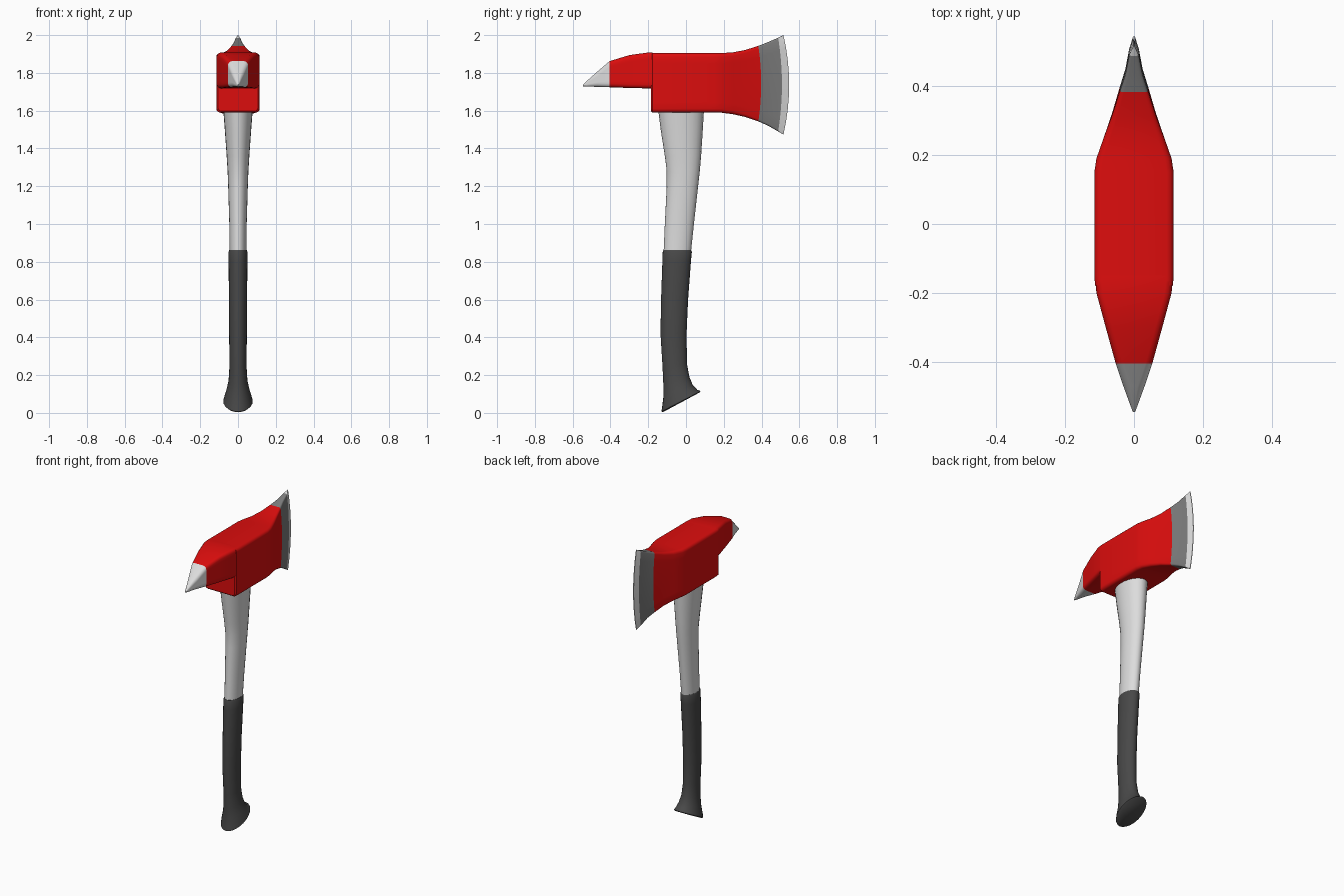
import bpy, math
from mathutils import Vector

cube = bpy.data.objects.get("Cube")
if cube:
    bpy.data.objects.remove(cube)


def material(name, color):
    m = bpy.data.materials.new(name)
    m.use_nodes = True
    m.diffuse_color = (*color, 1)
    m.node_tree.nodes["Principled BSDF"].inputs["Base Color"].default_value = (*color, 1)
    return m


red = material("red paint", (0.72, 0.004, 0.004))
steel = material("bright steel", (0.72, 0.72, 0.72))
grey = material("dark steel", (0.2, 0.2, 0.2))
rubber = material("dark rubber", (0.065, 0.065, 0.065))


def loft(name, rings, mat, angle=35):
    """Skin a list of equal-sized rings and cap both ends."""
    n = len(rings[0])
    verts = [v for ring in rings for v in ring]
    faces = [(i * n + j, i * n + (j + 1) % n, (i + 1) * n + (j + 1) % n, (i + 1) * n + j)
             for i in range(len(rings) - 1) for j in range(n)]
    faces += [tuple(range(n))[::-1], tuple(range(len(verts) - n, len(verts)))]
    mesh = bpy.data.meshes.new(name)
    mesh.from_pydata(verts, [], faces)
    mesh.materials.append(mat)
    obj = bpy.data.objects.new(name, mesh)
    bpy.context.collection.objects.link(obj)
    bpy.ops.object.select_all(action="DESELECT")
    obj.select_set(True)
    bpy.context.view_layer.objects.active = obj
    bpy.ops.object.mode_set(mode="EDIT")
    bpy.ops.mesh.select_all(action="SELECT")
    bpy.ops.mesh.normals_make_consistent(inside=False)
    bpy.ops.object.mode_set(mode="OBJECT")
    bpy.ops.object.shade_smooth_by_angle(angle=math.radians(angle))
    return obj


def section(y, w, z0, z1, r=0.02, bow=0):
    """Rounded rectangle across the head; bow pulls its top and bottom back."""
    mid, h = (z0 + z1) / 2, (z1 - z0) / 2
    rx, rz = min(r, w * 0.7), min(r, h * 0.7)
    arc = [(w - rx + rx * math.cos(a), h - rz + rz * math.sin(a))
           for a in (math.radians(30 * k) for k in range(4))]
    side = [(w, (h - rz) * k / 4) for k in range(4)]
    quarter = side + arc
    right = [(x, -z) for x, z in quarter[:0:-1]] + quarter
    outline = right + [(-x, -z) for x, z in right]
    return [(x, y - bow * (z / h) ** 2, mid + z) for x, z in outline]


# Head: pick neck, then main body flaring to the blade
neck_end = section(-0.405, 0.053, 1.724, 1.862)
loft("pick_neck", [
    neck_end,
    section(-0.30, 0.082, 1.72, 1.894),
    section(-0.20, 0.109, 1.718, 1.908),
    section(-0.15, 0.114, 1.718, 1.905)], red)
body_end = section(0.398, 0.041, 1.543, 1.943, 0.012, 0.015)
loft("head_body", [
    section(-0.186, 0.106, 1.597, 1.90),
    section(-0.178, 0.113, 1.59, 1.906),
    section(-0.15, 0.115, 1.59, 1.905),
    section(0.15, 0.115, 1.59, 1.905),
    section(0.19, 0.109, 1.589, 1.905),
    section(0.25, 0.088, 1.581, 1.909),
    section(0.32, 0.064, 1.567, 1.921, 0.016, 0.007),
    body_end], red)

# Pick point
loft("pick_point", [
    section(-0.546, 0.003, 1.729, 1.736),
    section(-0.525, 0.011, 1.728, 1.757),
    section(-0.47, 0.031, 1.726, 1.806),
    neck_end], steel)

# Blade and its bright cutting edge
edge_start = section(0.508, 0.014, 1.490, 1.986, 0.008, 0.02)
loft("blade", [
    body_end,
    section(0.45, 0.025, 1.522, 1.962, 0.01, 0.018),
    edge_start], grey)
loft("cutting_edge", [
    edge_start,
    section(0.546, 0.002, 1.473, 2.0, 0.001, 0.03)], steel)


def oval(front, back, rx, n=24):
    """Elliptical ring spanning two (y, z) points, with half-width rx."""
    f, b = Vector((0, *front)), Vector((0, *back))
    c, d = (f + b) / 2, (b - f) / 2
    return [c + d * math.cos(t) + Vector((rx * math.sin(t), 0, 0))
            for t in (2 * math.pi * k / n for k in range(n))]


def level(z, y0, y1, rx):
    return oval((y0, z), (y1, z), rx)


# Handle shaft
loft("handle_shaft", [
    level(0.84, -0.119, 0.025, 0.044),
    level(1.0, -0.112, 0.042, 0.046),
    level(1.2, -0.102, 0.064, 0.052),
    level(1.28, -0.102, 0.073, 0.055),
    level(1.36, -0.112, 0.08, 0.06),
    level(1.5, -0.134, 0.089, 0.07),
    level(1.62, -0.149, 0.096, 0.079)], steel, 50)

# Rubber grip with slanted flared pommel
loft("grip", [
    oval((-0.122, 0.004), (0.072, 0.108), 0.072),
    oval((-0.13, 0.007), (0.079, 0.116), 0.078),
    oval((-0.126, 0.035), (0.06, 0.122), 0.074),
    oval((-0.119, 0.09), (0.036, 0.147), 0.062),
    oval((-0.12, 0.15), (0.018, 0.19), 0.05),
    oval((-0.124, 0.24), (0.005, 0.26), 0.045),
    level(0.42, -0.135, 0.003, 0.047),
    level(0.6, -0.132, 0.011, 0.048),
    level(0.8, -0.125, 0.026, 0.05),
    level(0.853, -0.123, 0.031, 0.05),
    level(0.862, -0.119, 0.027, 0.046)], rubber, 50)
